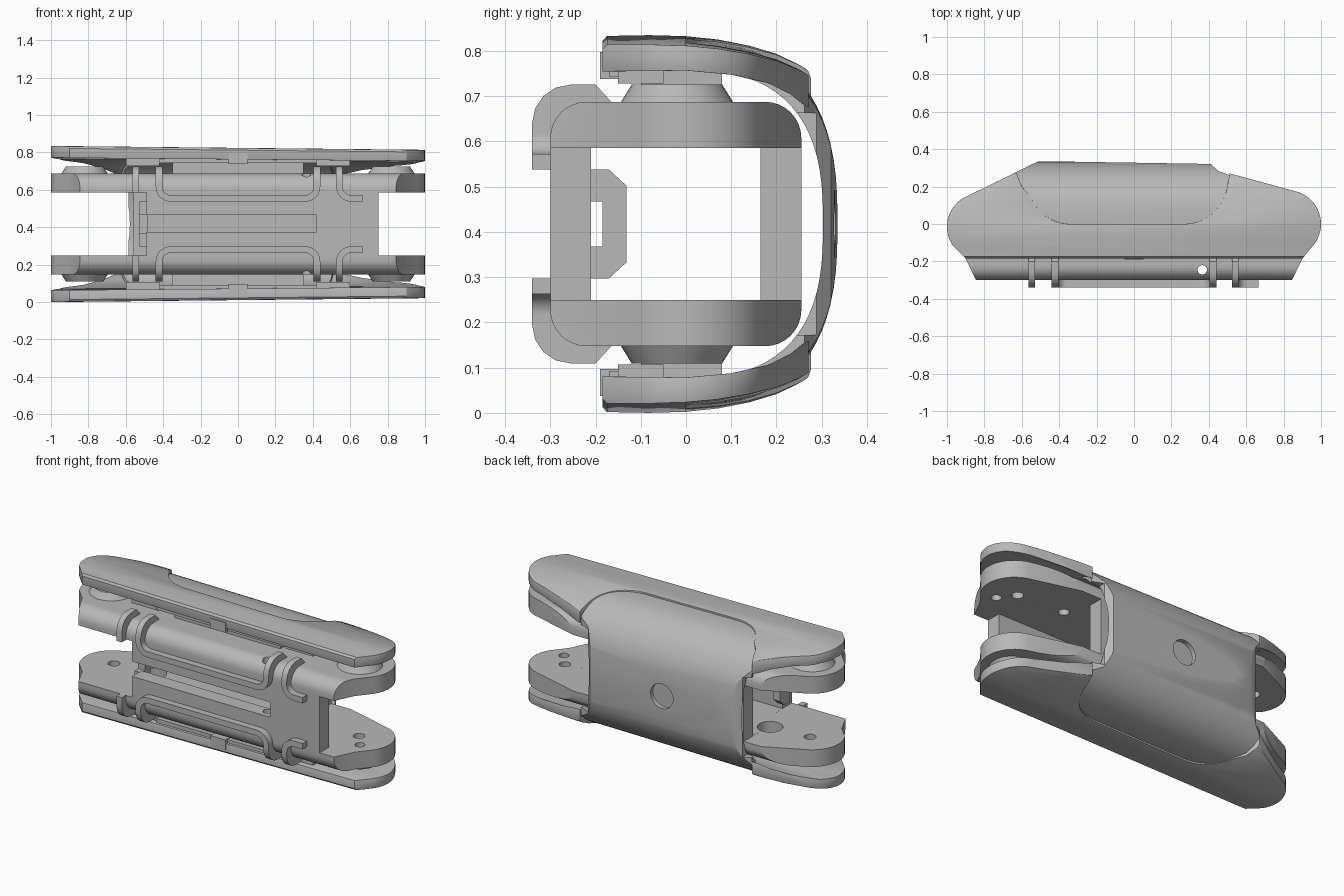
import bpy, bmesh, math
from mathutils import Matrix, Vector

if "Cube" in bpy.data.objects:
    bpy.data.objects.remove(bpy.data.objects["Cube"], do_unlink=True)

MID = 0.4175  # height of the symmetry plane; all parts are built around it
SHADE = (0.48, 0.48, 0.48, 1)
grey = bpy.data.materials.new("plain grey")
grey.use_nodes = True
grey.diffuse_color = SHADE
grey.node_tree.nodes["Principled BSDF"].inputs["Base Color"].default_value = SHADE


def make(name, bm):
    bmesh.ops.recalc_face_normals(bm, faces=bm.faces)
    mesh = bpy.data.meshes.new(name)
    bm.to_mesh(mesh)
    bm.free()
    mesh.materials.append(grey)
    obj = bpy.data.objects.new(name, mesh)
    obj.location.z = MID
    bpy.context.collection.objects.link(obj)
    return obj


def prism(name, points, axis, a, b):
    """Extrude a 2D outline along an axis from a to b."""
    place = {"x": lambda p, t: (t, p[0], p[1]),
             "y": lambda p, t: (p[0], t, p[1]),
             "z": lambda p, t: (p[0], p[1], t)}[axis]
    bm = bmesh.new()
    face = bm.faces.new([bm.verts.new(place(p, a)) for p in points])
    out = bmesh.ops.extrude_face_region(bm, geom=[face])["geom"]
    shift = Vector(place((0, 0), b - a))
    bmesh.ops.translate(bm, vec=shift, verts=[v for v in out if isinstance(v, bmesh.types.BMVert)])
    return make(name, bm)


def box(name, x0, x1, y0, y1, z0, z1):
    return prism(name, [(x0, y0), (x1, y0), (x1, y1), (x0, y1)], "z", z0, z1)


def cone(name, x, y, z0, z1, r0, r1, turn=None):
    bm = bmesh.new()
    m = Matrix.Translation((x, y, (z0 + z1) / 2))
    bmesh.ops.create_cone(bm, cap_ends=True, segments=32, radius1=r0, radius2=r1,
                          depth=z1 - z0, matrix=(turn or Matrix()) @ m)
    return make(name, bm)


def pick(obj):
    bpy.ops.object.select_all(action="DESELECT")
    bpy.context.view_layer.objects.active = obj
    obj.select_set(True)


def apply(obj, mod):
    pick(obj)
    bpy.ops.object.modifier_apply(modifier=mod.name)


def boolean(obj, cutter, op="DIFFERENCE"):
    mod = obj.modifiers.new("cut", "BOOLEAN")
    mod.operation, mod.object, mod.solver = op, cutter, "EXACT"
    bpy.context.view_layer.update()
    apply(obj, mod)
    bpy.data.objects.remove(cutter, do_unlink=True)


def mirror(obj):
    mod = obj.modifiers.new("mirror", "MIRROR")
    mod.use_axis = (False, False, True)
    mod.use_mirror_merge = False
    apply(obj, mod)


def smooth(obj):
    pick(obj)
    bpy.ops.object.shade_smooth_by_angle(angle=math.radians(30))


def bevel(obj, width):
    mod = obj.modifiers.new("round", "BEVEL")
    mod.width, mod.segments = width, 2
    mod.limit_method, mod.angle_limit = "ANGLE", math.radians(50)
    apply(obj, mod)


def taper(obj):
    """The shell gets slightly slimmer towards +x."""
    for v in obj.data.vertices:
        v.co.z *= 1 - 0.025 * (v.co.x + 1)


def arc(cx, cy, r, a0, a1, n=8):
    return [(cx + r * math.cos(math.radians(a0 + (a1 - a0) * i / n)),
             cy + r * math.sin(math.radians(a0 + (a1 - a0) * i / n))) for i in range(n + 1)]


def round_rect(y0, y1, h, r):
    return (arc(y1 - r, h - r, r, 0, 90) + arc(y0 + r, h - r, r, 90, 180)
            + arc(y0 + r, r - h, r, 180, 270) + arc(y1 - r, r - h, r, 270, 360))


# Plan outlines: straight flanks joined by round ends
right_end = arc(0.82, 0.0, 0.18, 75, -35, 14) + [(0.9, -0.185)]
left_end = [(-0.9, -0.185)] + arc(-0.82, -0.015, 0.18, 212, 122, 12)
back = [(-0.51, 0.335), (0.41, 0.32), (0.44, 0.29)]
side_curve = ([(-0.63, 0.278), (-0.6, 0.2)] + arc(-0.34, 0.23, 0.23, 200, 270)
              + arc(0.27, 0.23, 0.23, 270, 350))
panel_plan = [(-0.51, 0.336)] + side_curve + [(0.51, 0.262), (0.45, 0.284), (0.41, 0.321)]
panel_cut = [(-0.63, 0.5)] + side_curve + [(0.51, 0.262), (0.51, 0.5)]

# Inner bracket: a rounded tube trimmed to the plan, then opened at both ends
bracket = prism("inner_bracket", round_rect(-0.3, 0.255, 0.27, 0.08), "x", -1.1, 1.1)
boolean(bracket, box("cutter", -1.2, 1.2, -0.21, 0.165, -0.1675, 0.1675))
plate_plan = right_end + [(0.84, -0.31), (-0.84, -0.31)] + left_end + back
boolean(bracket, prism("cutter", plate_plan, "z", -0.5, 0.5), "INTERSECT")
for x0, x1, y0, y1 in [(-1.2, -0.49, -0.5, 0), (0.75, 1.2, -0.5, 0),
                       (-1.2, -0.56, 0, 0.5), (0.44, 1.2, 0, 0.5)]:
    boolean(bracket, box("cutter", x0, x1, y0 - 0.01, y1 + 0.01, -0.1676, 0.1676))
# Slot in the front wall, open at its right end
boolean(bracket, box("cutter", -0.6, 0.42, -0.4, -0.15, -0.043, 0.047))
for x, y, r in [(-0.57, 0.02, 0.07), (-0.82, 0, 0.033), (0.8, 0, 0.032),
                (0.87, -0.09, 0.028), (0.5, 0.02, 0.03), (0.365, -0.245, 0.025)]:
    boolean(bracket, cone("cutter", x, y, -0.5, 0.5, r, r))
smooth(bracket)

# Side covers, top and bottom
cover_profile = [(-0.185, 0.354), (-0.185, 0.405), (-0.175, 0.4165), (-0.08, 0.4175), (0, 0.415),
                 (0.07, 0.408), (0.14, 0.395), (0.2, 0.378), (0.25, 0.355), (0.27, 0.342), (0.276, 0.325),
                 (0.276, 0.265), (0.262, 0.272), (0.23, 0.3), (0.18, 0.327), (0.1, 0.347), (0, 0.357)]
cover = prism("side_covers", cover_profile, "x", -1.1, 1.1)
boolean(cover, prism("cutter", right_end + left_end + back, "z", -0.6, 0.6), "INTERSECT")
boolean(cover, prism("cutter", panel_cut, "z", -0.6, 0.6))
bevel(cover, 0.012)
taper(cover)
mirror(cover)
smooth(cover)


# Wrap-around back panel with a round opening, sunk slightly below the covers
def shell_curve(a, b, n=36):
    pts = []
    for i in range(n + 1):
        t = math.pi * (i / n - 0.5)
        c, s = max(math.cos(t), 0), math.sin(t)
        pts.append((a * c ** 0.76, math.copysign(b * abs(s) ** 0.76, s)))
    return pts


panel_profile = ([(-0.05, -0.405)] + shell_curve(0.335, 0.405) + [(-0.05, 0.405), (-0.05, 0.352)]
                 + shell_curve(0.303, 0.352)[::-1] + [(-0.05, -0.352)])
panel = prism("back_panel", panel_profile, "x", -1, 1)
boolean(panel, prism("cutter", panel_plan, "z", -0.6, 0.6), "INTERSECT")
# Square off the panel's two free ends
boolean(panel, box("cutter", 0.445, 0.8, 0, 0.5, -0.255, 0.255))
boolean(panel, box("cutter", -0.8, -0.585, 0, 0.5, -0.24, 0.24))
boolean(panel, cone("cutter", -0.07, 0, -0.5, -0.2, 0.075, 0.075, Matrix.Rotation(math.pi / 2, 4, "X")))
taper(panel)
smooth(panel)

# Cable rails: a layer hugging the front corner, trimmed to each rail's outline
layer = (arc(-0.255, 0.223, 0.085, 180, 90, 4) + [(-0.2, 0.308), (-0.16, 0.265)]
         + arc(-0.22, 0.19, 0.08, 90, 180, 6) + [(-0.295, 0.1), (-0.34, 0.1)])
u_outline = ([(-0.44, 0.4)] + arc(-0.36, 0.2, 0.08, 180, 270) + arc(0.36, 0.2, 0.08, 270, 360)
             + [(0.44, 0.4), (0.405, 0.4)] + arc(0.36, 0.2, 0.045, 360, 270)
             + arc(-0.36, 0.2, 0.045, 270, 180) + [(-0.405, 0.4)])
hook_outline = ([(0.525, 0.4)] + arc(0.605, 0.2, 0.08, 180, 270) + [(0.665, 0.12), (0.665, 0.155)]
                + arc(0.605, 0.2, 0.045, 270, 180) + [(0.56, 0.4)])
post_outline = [(-0.565, 0.165), (-0.53, 0.165), (-0.53, 0.4), (-0.565, 0.4)]
for name, outline in [("cable_rail", u_outline), ("cable_hook", hook_outline), ("cable_post", post_outline)]:
    rail = prism(name, layer, "x", -0.7, 0.7)
    boolean(rail, prism("cutter", outline, "y", -0.5, 0), "INTERSECT")
    mirror(rail)
    smooth(rail)

# Joint bosses on the plates
for name, x in [("left_boss", 0.82), ("right_boss", -0.82)]:
    boss = cone(name, x, -0.02, 0.26, 0.308, 0.13, 0.1)
    mirror(boss)
    smooth(boss)

# Latches and spacers between bracket and covers
for name, dims in [("cover_latch", (-0.05, 0.05, -0.19, -0.1, 0.32, 0.38)),
                   ("latch_strip", (-0.42, 0.42, -0.17, -0.145, 0.325, 0.365)),
                   ("cover_spacer", (-0.35, 0.35, -0.1, 0.08, 0.26, 0.36)),
                   ("right_spacer", (-0.6, -0.42, -0.15, -0.05, 0.31, 0.365)),
                   ("left_spacer", (0.42, 0.6, -0.15, -0.05, 0.31, 0.365))]:
    mirror(box(name, *dims))

# Cable clip inside the front wall
clip_outline = [(-0.22, -0.12), (-0.17, -0.12), (-0.132, -0.085), (-0.132, 0.085), (-0.17, 0.12),
                (-0.22, 0.12), (-0.22, 0.05), (-0.185, 0.05), (-0.185, -0.05), (-0.22, -0.05)]
prism("cable_clip", clip_outline, "x", -0.53, -0.485)
